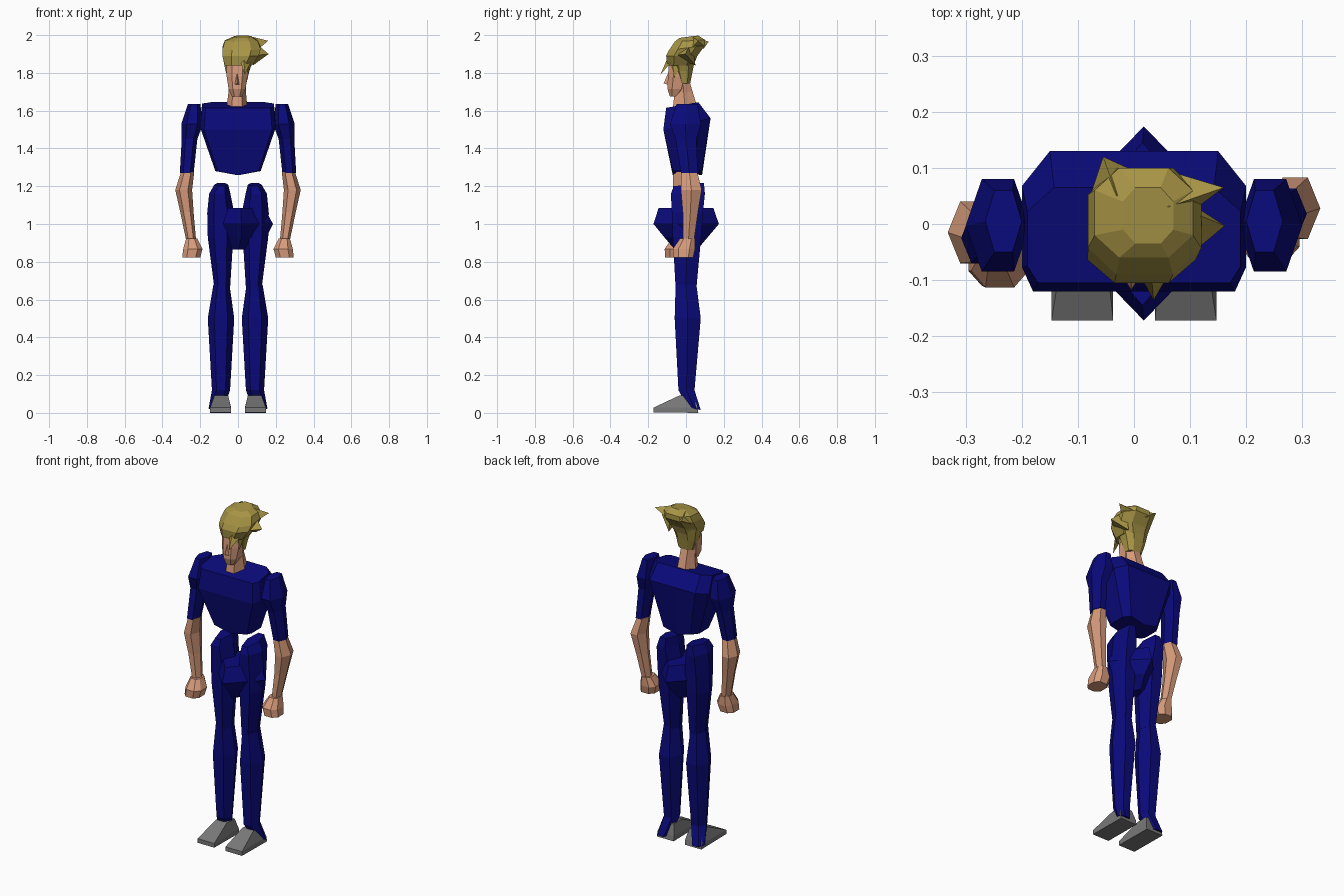
import bpy
import bmesh

default_cube = bpy.data.objects.get("Cube")
if default_cube:
    bpy.data.objects.remove(default_cube, do_unlink=True)


def make_material(name, red, green, blue):
    material = bpy.data.materials.new(name)
    material.use_nodes = True
    colour = (red, green, blue, 1)
    material.diffuse_color = colour
    for node in material.node_tree.nodes:
        if node.type == 'BSDF_PRINCIPLED':
            node.inputs["Base Color"].default_value = colour
    return material


NAVY = make_material("navy cloth", .003, .003, .2)
SKIN = make_material("skin", .68, .33, .2)
HAIR = make_material("blond hair", .39, .3, .06)
GREY = make_material("grey shoe", .19, .19, .19)

# Cross-sections, fitted into the box of each ring
SQUARE = [(-1, -1), (1, -1), (1, 1), (-1, 1)]
DIAMOND = [(0, -1), (1, 0), (0, 1), (-1, 0)]
HEXAGON = [(-.5, -1), (.5, -1), (1, 0), (.5, 1), (-.5, 1), (-1, 0)]
OCTAGON = [(-.5, -1), (.5, -1), (1, -.5), (1, .5),
           (.5, 1), (-.5, 1), (-1, .5), (-1, -.5)]
CHEST = [(-.9, -1), (0, -1), (.9, -1), (1, -.65), (1, .5),
         (.75, 1), (0, 1), (-.75, 1), (-1, .5), (-1, -.65)]


def finish(name, bm, material):
    bmesh.ops.recalc_face_normals(bm, faces=bm.faces)
    mesh = bpy.data.meshes.new(name)
    bm.to_mesh(mesh)
    bm.free()
    mesh.materials.append(material)
    part = bpy.data.objects.new(name, mesh)
    bpy.context.collection.objects.link(part)
    return part


def loft(name, material, shape, rings, side=1, shift=0):
    """Skin rings given as (x min, x max, y front, y back, z front, z back)."""
    bm = bmesh.new()
    loops = []
    for x0, x1, y0, y1, z0, *rest in rings:
        z1 = rest[0] if rest else z0
        loop = []
        for u, v in shape:
            across, deep = (u + 1) / 2, (v + 1) / 2
            loop.append(bm.verts.new((side * (x0 + (x1 - x0) * across),
                                      y0 + (y1 - y0) * deep + shift,
                                      z0 + (z1 - z0) * deep)))
        loops.append(loop)
    count = len(shape)
    for low, high in zip(loops, loops[1:]):
        for i in range(count):
            j = (i + 1) % count
            bm.faces.new((low[i], low[j], high[j], high[i]))
    bm.faces.new(loops[0])
    bm.faces.new(loops[-1])
    return finish(name, bm, material)


def spike(name, material, base, tip):
    """A pointed lock or wedge from a small base polygon to a tip."""
    bm = bmesh.new()
    corners = [bm.verts.new(point) for point in base]
    end = bm.verts.new(tip)
    bm.faces.new(corners)
    for a, b in zip(corners, corners[1:] + corners[:1]):
        bm.faces.new((a, b, end))
    return finish(name, bm, material)


# Torso, with a shallow keel along the bottom
torso = loft("torso", NAVY, CHEST, [
    (-.12, .12, -.07, .085, 1.28),
    (-.2, .2, -.12, .13, 1.5, 1.56),
    (-.19, .19, -.105, .065, 1.615, 1.645)])
for vertex in torso.data.vertices:
    if abs(vertex.co.x) < .01 and vertex.co.z < 1.3:
        vertex.co.z -= .022

# Pelvis, set cornerwise between the thighs
loft("pelvis", NAVY, DIAMOND, [
    (-.04, .04, -.06, .06, .865),
    (-.11, .15, -.115, .115, .93),
    (-.15, .185, -.172, .174, 1.0),
    (-.11, .14, -.145, .145, 1.085)])

# Neck, head and nose
loft("neck", SKIN, HEXAGON, [
    (-.062, .05, -.07, .062, 1.61),
    (-.05, .042, -.06, .035, 1.7),
    (-.05, .042, -.05, .012, 1.78)])
loft("head", SKIN, OCTAGON, [
    (-.032, .022, -.085, -.04, 1.675),
    (-.05, .04, -.098, .0, 1.715),
    (-.06, .05, -.096, .02, 1.78),
    (-.06, .05, -.09, .03, 1.86)])
spike("nose", SKIN, [(-.022, -.09, 1.735), (.012, -.09, 1.735), (-.005, -.09, 1.81)],
      (-.005, -.118, 1.745))

# Hair: nape, swept crown and loose locks
loft("hair_nape", HAIR, OCTAGON, [
    (-.045, .045, -.035, .022, 1.745),
    (-.066, .06, -.06, .035, 1.81),
    (-.08, .085, -.075, .05, 1.88)])
loft("hair_crown", HAIR, OCTAGON, [
    (-.07, .075, -.1, .04, 1.84),
    (-.083, .11, -.105, .06, 1.89),
    (-.082, .12, -.09, .1, 1.92, 1.945),
    (-.07, .105, -.06, .1, 1.965, 1.975),
    (-.02, .07, -.035, .065, 1.985, 1.998)])
spike("side_lock_back", HAIR, [(.06, .095, 1.94), (.1, .02, 1.92), (.06, .03, 1.995)],
      (.16, .065, 1.97))
spike("side_lock_front", HAIR, [(.07, -.08, 1.89), (.08, .05, 1.84), (.08, .03, 1.97)],
      (.162, -.003, 1.9))
spike("back_lock", HAIR, [(-.075, .06, 1.93), (.0, .095, 1.93), (-.03, .05, 1.99)],
      (-.055, .12, 1.965))
spike("forehead_lock", HAIR, [(.01, -.09, 1.87), (.07, -.075, 1.86), (.03, -.08, 1.92)],
      (.035, -.136, 1.79))
spike("temple_lock", HAIR, [(.02, -.09, 1.86), (.065, -.02, 1.86), (.05, -.08, 1.9)],
      (.052, -.06, 1.77))

# Limbs; the two forearms hang slightly differently
for label, side, shift in (("left", 1, .018), ("right", -1, -.025)):
    loft(label + "_sleeve", NAVY, HEXAGON, [
        (.235, .308, -.045 + shift, .045 + shift, 1.27),
        (.215, .298, -.055, .055, 1.45),
        (.185, .3, -.085, .08, 1.53),
        (.2, .265, -.05, .06, 1.635)], side)
    loft(label + "_forearm", SKIN, HEXAGON, [
        (.222, .275, -.035, .025, .915),
        (.235, .305, -.035, .045, 1.06),
        (.243, .332, -.045, .065, 1.18),
        (.232, .302, -.042, .042, 1.275)], side, shift)
    loft(label + "_hand", SKIN, OCTAGON, [
        (.2, .295, -.085, .02, .823),
        (.188, .29, -.088, .03, .868),
        (.215, .275, -.05, .03, .922)], side, shift)
    loft(label + "_shin", NAVY, HEXAGON, [
        (.075, .156, .01, .078, .03, .015),
        (.042, .138, -.04, .045, .12),
        (.02, .16, -.06, .078, .5),
        (.045, .13, -.055, .055, .68)], side)
    loft(label + "_thigh", NAVY, HEXAGON, [
        (.042, .125, -.055, .055, .66),
        (.025, .16, -.07, .08, .93),
        (.02, .163, -.075, .09, 1.06),
        (.04, .153, -.08, .1, 1.16),
        (.052, .125, -.065, .095, 1.2, 1.218)], side)
    loft(label + "_shoe", GREY, SQUARE, [
        (.037, .147, -.172, .065, .003, 0),
        (.037, .147, -.172, .06, .028, .03),
        (.052, .125, -.035, .042, .092)], side)
